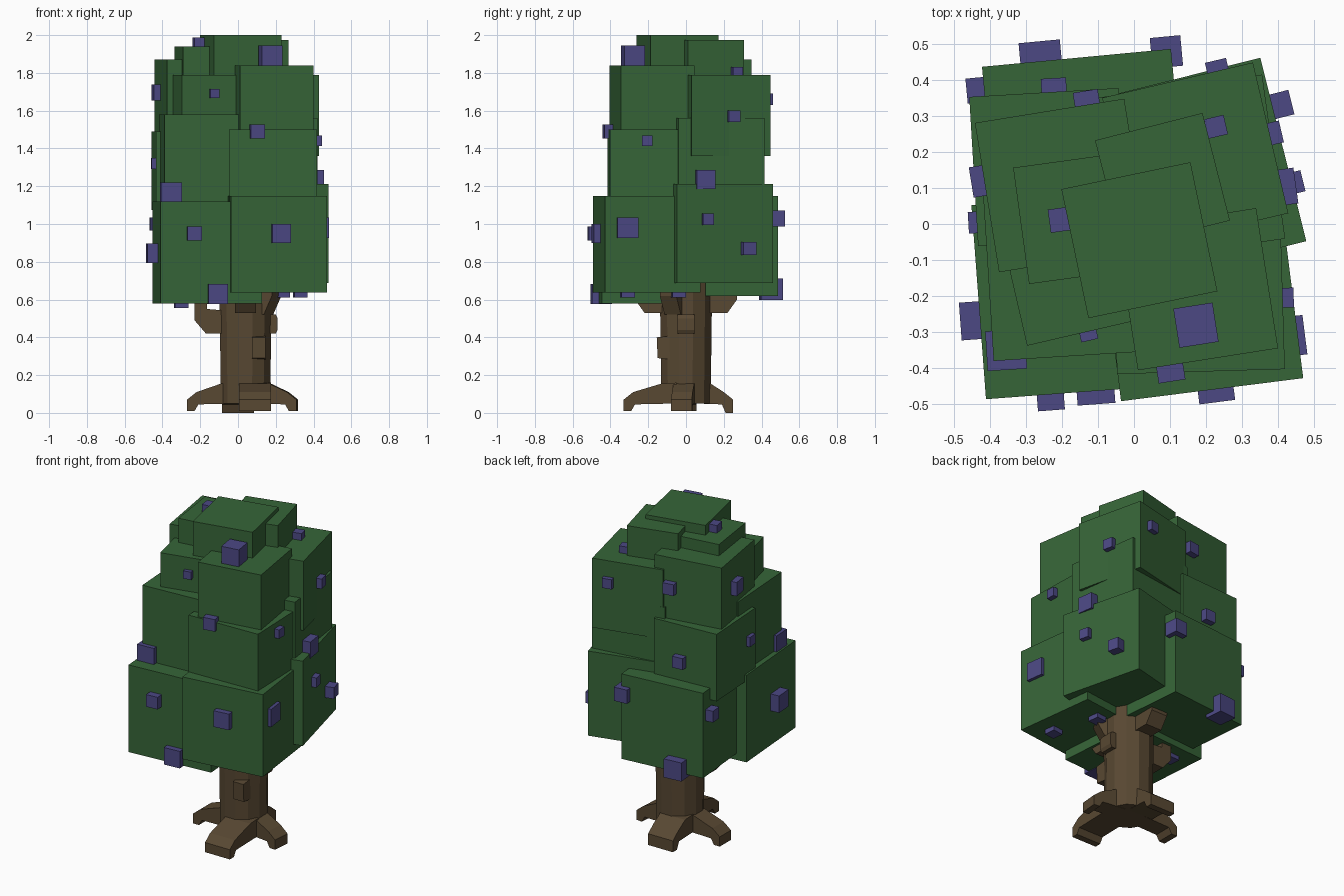
import bpy
import bmesh
from math import radians
from mathutils import Matrix, Vector

default_cube = bpy.data.objects.get("Cube")
if default_cube:
    bpy.data.objects.remove(default_cube, do_unlink=True)


def make_material(name, red, green, blue):
    mat = bpy.data.materials.new(name)
    mat.use_nodes = True
    colour = (red, green, blue, 1)
    mat.diffuse_color = colour
    mat.node_tree.nodes["Principled BSDF"].inputs["Base Color"].default_value = colour
    return mat


leaf_green = make_material("leaf green", .037, .130, .039)
fruit_purple = make_material("fruit purple", .072, .065, .231)
bark_brown = make_material("bark brown", .098, .065, .032)


def finish(bm, name, material, location=(0, 0, 0), turn=0):
    """Turn a bmesh into a flat shaded object, turned about the vertical."""
    bmesh.ops.recalc_face_normals(bm, faces=bm.faces)
    mesh = bpy.data.meshes.new(name)
    bm.to_mesh(mesh)
    bm.free()
    mesh.materials.append(material)
    obj = bpy.data.objects.new(name, mesh)
    obj.location = location
    obj.rotation_euler.z = radians(turn)
    bpy.context.collection.objects.link(obj)
    return obj


def add_cube(name, material, centre, size, turn):
    bm = bmesh.new()
    bmesh.ops.create_cube(bm, size=size)
    return finish(bm, name, material, centre, turn)


def add_limb(name, profile, width, location, turn):
    """Extrude a side profile of (distance outward, height) to a width."""
    bm = bmesh.new()
    face = bm.faces.new([bm.verts.new((d, -width / 2, z)) for d, z in profile])
    extruded = bmesh.ops.extrude_face_region(bm, geom=[face])["geom"]
    moved = [v for v in extruded if isinstance(v, bmesh.types.BMVert)]
    bmesh.ops.translate(bm, verts=moved, vec=(0, width, 0))
    return finish(bm, name, material=bark_brown, location=location, turn=turn)


# Trunk: a column with twelve sides
TRUNK = Vector((.04, 0, 0))
bm = bmesh.new()
bmesh.ops.create_cone(bm, cap_ends=True, segments=12, radius1=.135, radius2=.145,
                      depth=.75, matrix=Matrix.Translation((0, 0, .425)))
finish(bm, "trunk", bark_brown, TRUNK, 15)


# Roots: bent arms that reach out and down to the ground
def add_root(name, reach, width, side_shift, foot, turn):
    profile = [(.05, .16), (.13, .155), (reach - .05, .11), (reach, .07),
               (reach, foot), (reach - .04, foot), (reach - .06, .045), (.05, .05)]
    location = TRUNK + Vector((side_shift, 0, 0))
    return add_limb(name, profile, width, location, turn)


add_root("front_root", .33, .17, .05, .01, -90)
add_root("back_root", .25, .17, -.04, 0, 90)
add_root("left_root", .275, .11, 0, .01, -5)
add_root("right_root", .31, .11, 0, .01, 180)

# Branches: an elbow on one side, short flared limbs under the leaves
elbow = [(.08, .42), (.21, .42), (.27, .49), (.27, .66), (.205, .66), (.205, .55), (.08, .54)]
add_limb("elbow_branch", elbow, .1, TRUNK, 180)
flare = [(.08, .53), (.22, .53), (.27, .6), (.27, .7), (.08, .7)]
for name, turn in (("front_branch", -90), ("back_branch", 90)):
    add_limb(name, flare, .11, TRUNK, turn)
short_flare = [(.08, .52), (.14, .52), (.19, .62), (.19, .72), (.08, .72)]
add_limb("left_branch", short_flare, .1, TRUNK, -30)

# Knots: small cut stubs on the bark
side_knot = [(.08, .42), (.16, .42), (.17, .44), (.17, .5), (.16, .52), (.08, .52)]
add_limb("side_knot", side_knot, .09, TRUNK, 0)
front_knot = [(.06, .28), (.15, .29), (.155, .4), (.06, .41)]
add_limb("front_knot", front_knot, .07, TRUNK + Vector((.07, 0, 0)), -90)

# Leaf blocks: x, y, top height, size, turn in degrees
leaf_blocks = {
    "lower_front_right": (-.162, -.197, 1.12, .54, 4.3),
    "lower_front_left": (.185, -.207, 1.148, .51, 7.2),
    "lower_back_left": (.16, .143, 1.213, .525, 14.1),
    "lower_back_right": (-.135, .199, 1.147, .527, 5.4),
    "middle_front_right": (-.17, -.131, 1.58, .47, 3.6),
    "middle_front_left": (.179, -.177, 1.5, .466, 1.7),
    "middle_back_left": (.16, .155, 1.56, .46, 8),
    "middle_back_right": (-.238, .158, 1.49, .415, 3.4),
    "upper_front_right": (-.147, -.098, 1.79, .4, 13),
    "upper_front_left": (.175, -.181, 1.84, .394, 8.9),
    "upper_back_left": (.17, .19, 1.79, .43, 13.2),
    "upper_back_right": (-.201, .107, 1.87, .42, 9.2),
    "crown_centre": (.015, -.045, 2, .366, 11.8),
    "crown_right": (-.152, .017, 1.94, .326, 7.8),
    "crown_back": (.079, .121, 1.975, .308, 14.3),
}
blocks = []
for name, (x, y, top, size, turn) in leaf_blocks.items():
    centre = Vector((x, y, top - size / 2))
    add_cube(name + "_leaves", leaf_green, centre, size, turn)
    blocks.append((centre, size, turn))

# Fruit: small cubes half sunk into the leaves (x, y, z, size)
lower_fruit = [
    (-.258, .45, .655, .115), (.09, .478, 1.03, .085), (-.43, .372, 1, .07),
    (.403, .33, .87, .07), (.44, .113, 1.025, .06), (.42, -.314, .98, .11),
    (.225, -.445, .95, .1), (-.232, -.48, .95, .075), (-.108, -.448, .63, .105),
    (-.43, -.267, .845, .105), (.235, -.04, .645, .07), (.33, -.31, .645, .07),
    (-.3, -.04, .59, .07),
]
middle_fruit = [
    (-.222, .37, 1.27, .07), (.4, .1, 1.235, .1), (-.43, .005, 1.32, .06),
    (.416, -.205, 1.44, .055), (.1, -.4, 1.49, .075), (-.355, -.35, 1.165, .11),
]
upper_fruit = [
    (-.13, .335, 1.69, .07), (.233, .425, 1.66, .06), (.379, .25, 1.57, .062),
    (.228, .27, 1.805, .055), (-.41, .122, 1.695, .085), (-.203, .012, 1.955, .065),
    (.172, -.281, 1.89, .11), (-.128, -.3, 1.69, .048),
]


def nearest_turn(point):
    """Turn of the leaf block whose surface lies closest to the point."""
    def gap(block):
        centre, size, turn = block
        local = Matrix.Rotation(-radians(turn), 3, "Z") @ (point - centre)
        return abs(max(abs(c) for c in local) - size / 2)
    return min(blocks, key=gap)[2]


for tier, fruit in (("lower", lower_fruit), ("middle", middle_fruit), ("upper", upper_fruit)):
    for number, (x, y, z, size) in enumerate(fruit, 1):
        spot = Vector((x, y, z))
        add_cube(f"{tier}_fruit_{number}", fruit_purple, spot, size, nearest_turn(spot))
